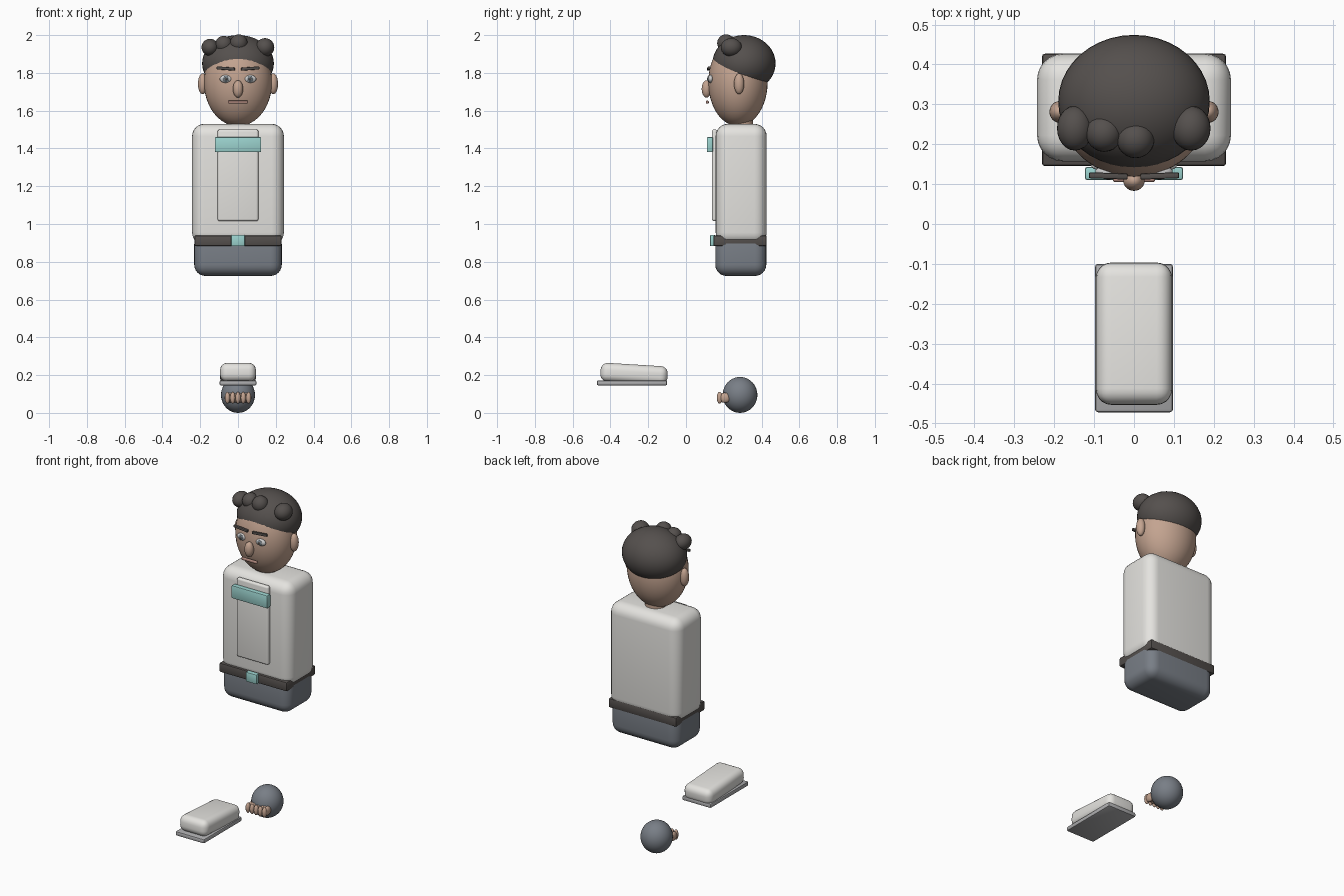
import bpy
import math

if "Cube" in bpy.data.objects:
    bpy.data.objects.remove(bpy.data.objects["Cube"])


def material(name, r, g, b):
    m = bpy.data.materials.new(name)
    m.diffuse_color = (r, g, b, 1)
    m.use_nodes = True
    m.node_tree.nodes["Principled BSDF"].inputs["Base Color"].default_value = m.diffuse_color
    return m


CLOTH = material("cloth", 0.78, 0.77, 0.74)
DARK = material("dark_brown", 0.09, 0.08, 0.075)
SKIN = material("skin", 0.55, 0.37, 0.28)
TEAL = material("teal", 0.33, 0.65, 0.62)
SLATE = material("slate", 0.19, 0.21, 0.24)
SOLE = material("sole", 0.42, 0.42, 0.43)
WHITE = material("eye_white", 0.85, 0.85, 0.83)
IRIS = material("iris", 0.2, 0.24, 0.27)
LIP = material("lip", 0.42, 0.24, 0.2)


def finish(name, mat):
    ob = bpy.context.object
    ob.name = name
    ob.data.materials.append(mat)
    return ob


def box(name, x, y, z, mat, bevel=0.01, tilt=(0, 0, 0), segments=4):
    """Rounded box from (min, max) ranges along each axis."""
    bpy.ops.mesh.primitive_cube_add(size=1, location=[sum(r) / 2 for r in (x, y, z)])
    ob = finish(name, mat)
    ob.scale = [r[1] - r[0] for r in (x, y, z)]
    bpy.ops.object.transform_apply(location=False, rotation=False, scale=True)
    mod = ob.modifiers.new("bevel", 'BEVEL')
    mod.width = bevel
    mod.segments = segments
    bpy.ops.object.modifier_apply(modifier=mod.name)
    bpy.ops.object.shade_smooth_by_angle(angle=math.radians(35))
    ob.rotation_euler = [math.radians(a) for a in tilt]
    return ob


def ball(name, loc, radii, mat, seg=24, rings=14):
    bpy.ops.mesh.primitive_uv_sphere_add(segments=seg, ring_count=rings, radius=1, location=loc)
    ob = finish(name, mat)
    ob.scale = radii
    bpy.ops.object.transform_apply(location=False, rotation=False, scale=True)
    bpy.ops.object.shade_smooth()
    return ob


# Body and clothing
box("torso", (-0.243, 0.243), (0.157, 0.427), (0.89, 1.53), CLOTH, 0.065, segments=6)
box("hips", (-0.232, 0.232), (0.155, 0.425), (0.725, 0.95), SLATE, 0.06, segments=6)
box("belt", (-0.231, 0.231), (0.145, 0.427), (0.883, 0.94), DARK, 0.008, segments=2)
box("buckle", (-0.037, 0.037), (0.127, 0.155), (0.883, 0.942), TEAL, 0.005, segments=2)
box("front_panel", (-0.108, 0.108), (0.137, 0.165), (1.015, 1.50), CLOTH, 0.012)
box("chest_band", (-0.123, 0.123), (0.11, 0.143), (1.38, 1.46), TEAL, 0.006, segments=2)

# Neck and head
bpy.ops.mesh.primitive_cylinder_add(vertices=24, radius=0.06, depth=0.14, location=(0, 0.295, 1.55))
finish("neck", SKIN)
bpy.ops.object.shade_smooth_by_angle(angle=math.radians(35))
ball("head", (0, 0.275, 1.75), (0.18, 0.157, 0.232), SKIN, 40, 24)
ball("nose", (0, 0.109, 1.715), (0.027, 0.026, 0.046), SKIN)
box("mouth", (-0.053, 0.053), (0.105, 0.121), (1.637, 1.653), LIP, 0.006)

# Paired face parts
for side, s in (("left", -1), ("right", 1)):
    ball("ear_" + side, (s * 0.187, 0.281, 1.742), (0.025, 0.027, 0.055), SKIN)
    ball("eye_" + side, (s * 0.064, 0.131, 1.768), (0.033, 0.015, 0.021), WHITE)
    ball("iris_" + side, (s * 0.064, 0.119, 1.768), (0.015, 0.006, 0.016), IRIS, 16, 10)
    ball("pupil_" + side, (s * 0.064, 0.115, 1.768), (0.008, 0.004, 0.008), DARK, 12, 8)
    x = sorted((s * 0.016, s * 0.113))
    box("eyebrow_" + side, x, (0.113, 0.128), (1.815, 1.831), DARK, 0.004, (0, -s * 4, s * 2), 2)

# Hair cap with a fringe of curls
ball("hair", (0, 0.307, 1.85), (0.19, 0.167, 0.15), DARK, 40, 24)
for i, (x, y, z, r) in enumerate(((-0.148, 0.24, 1.935, 0.045), (-0.075, 0.228, 1.95, 0.046),
                                  (0.004, 0.212, 1.957, 0.047), (0.143, 0.24, 1.935, 0.049))):
    ball(f"hair_curl_{i + 1}", (x, y, z), (r, 0.056 if abs(x) > 0.1 else 0.047, r), DARK)

# Shoe: sole and tilted upper
box("shoe_sole", (-0.098, 0.098), (-0.472, -0.1), (0.145, 0.172), SOLE, 0.008, segments=2)
box("shoe_upper", (-0.095, 0.095), (-0.453, -0.097), (0.157, 0.256), CLOTH, 0.038, (-3.5, 0, 0), 5)

# Cuff ball and hand
ball("cuff", (0, 0.286, 0.095), (0.09, 0.092, 0.095), SLATE, 32, 20)
box("palm", (-0.06, 0.06), (0.19, 0.26), (0.055, 0.105), SKIN, 0.015)
for i in range(5):
    x = -0.056 + i * 0.028
    ball(f"finger_{i + 1}", (x, 0.205, 0.08), (0.015, 0.032, 0.027), SKIN, 14, 10)
    ball(f"fingertip_{i + 1}", (x, 0.178, 0.08), (0.014, 0.015, 0.031), SKIN, 14, 10)
